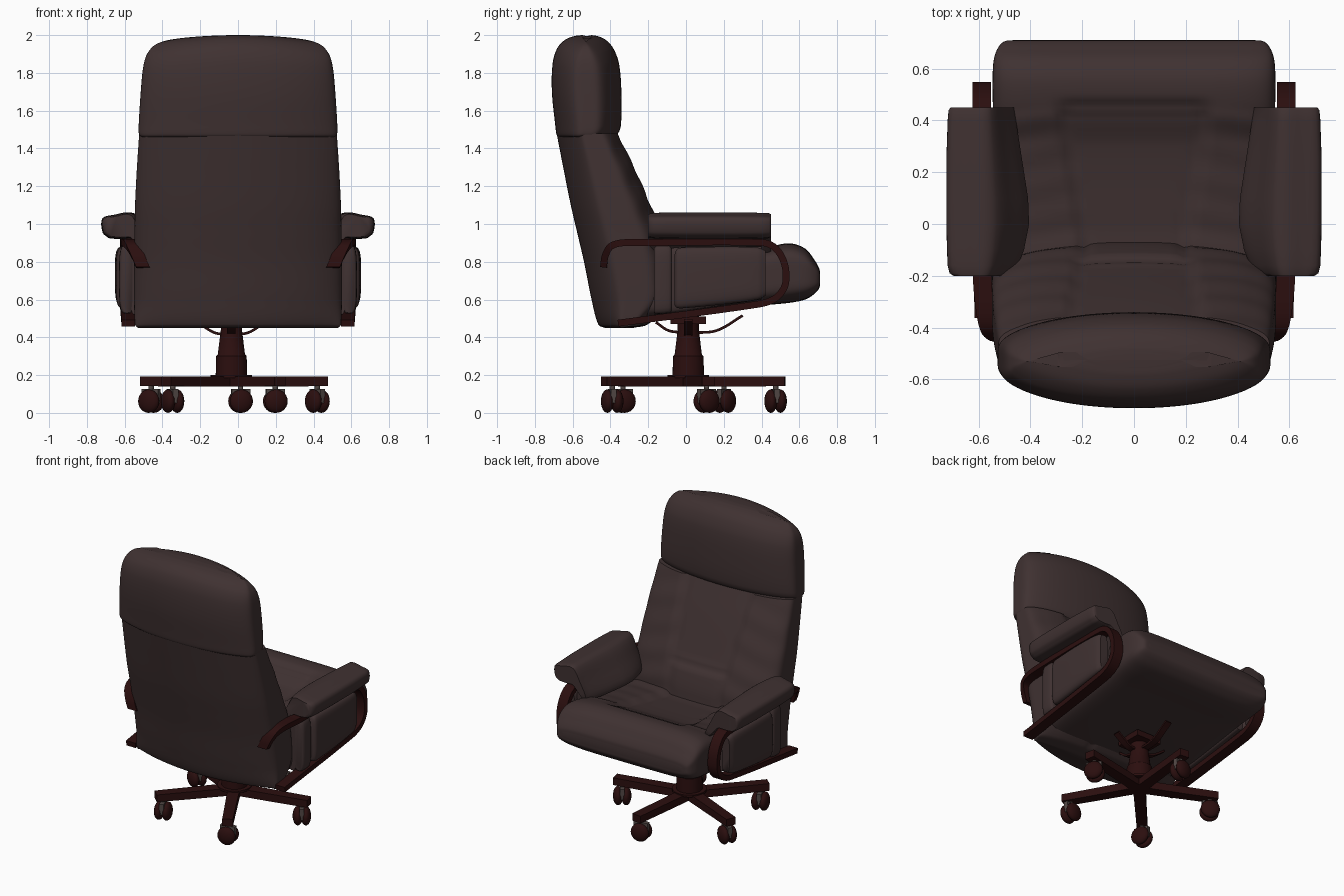
import bpy, bmesh, math
from mathutils import Vector

if "Cube" in bpy.data.objects:
    bpy.data.objects.remove(bpy.data.objects["Cube"])


def material(name, rgb):
    m = bpy.data.materials.new(name)
    m.use_nodes = True
    m.diffuse_color = (*rgb, 1)
    m.node_tree.nodes["Principled BSDF"].inputs["Base Color"].default_value = (*rgb, 1)
    return m


LEATHER = material("brown_leather", (0.050, 0.031, 0.031))
WOOD = material("dark_red_wood", (0.024, 0.0045, 0.0045))
METAL = material("caster_bracket_brown", (0.085, 0.065, 0.060))


def finish(obj, name, mat, angle=40):
    obj.name = name
    obj.data.materials.append(mat)
    bpy.ops.object.select_all(action='DESELECT')
    obj.select_set(True)
    bpy.context.view_layer.objects.active = obj
    bpy.ops.object.shade_smooth_by_angle(angle=math.radians(angle))
    return obj


def skin(name, rings, mat, angle=40):
    """Join closed rings of points into a capped surface."""
    bm = bmesh.new()
    loops = [[bm.verts.new(p) for p in ring] for ring in rings]
    for a, b in zip(loops, loops[1:]):
        for i in range(len(a)):
            j = (i + 1) % len(a)
            bm.faces.new((a[i], a[j], b[j], b[i]))
    bm.faces.new(loops[0])
    bm.faces.new(loops[-1])
    bmesh.ops.recalc_face_normals(bm, faces=bm.faces)
    me = bpy.data.meshes.new(name)
    bm.to_mesh(me)
    bm.free()
    obj = bpy.data.objects.new(name, me)
    bpy.context.collection.objects.link(obj)
    return finish(obj, name, mat, angle)


def smooth_path(points, steps):
    """Chord-length spline through the points, in any dimension."""
    pts = [Vector(p) for p in points]
    t = [0]
    for a, b in zip(pts, pts[1:]):
        t.append(t[-1] + (b - a).length)
    last = len(pts) - 1
    tan = []
    for i in range(last + 1):
        lo, hi = max(i - 1, 0), min(i + 1, last)
        tan.append((pts[hi] - pts[lo]) / (t[hi] - t[lo]))
    out = []
    for i in range(last):
        h = t[i + 1] - t[i]
        for k in range(steps):
            s = k / steps
            out.append(pts[i] * (2*s**3 - 3*s*s + 1) + pts[i + 1] * (3*s*s - 2*s**3)
                       + tan[i] * h * (s**3 - 2*s*s + s) + tan[i + 1] * h * (s**3 - s*s))
    return out + [pts[-1]]


def cushion(name, rows, axis, warp=None, power=5, side=40, steps=9, x0=0):
    """Loft rounded boxes; each row is position, low, high, half width."""
    square = []
    for k in range(4):
        c, s = round(math.cos(k * math.pi / 2)), round(math.sin(k * math.pi / 2))
        for i in range(side):
            w = -1 + 2 * i / side
            square.append((c - s * w, s + c * w))
    rings = []
    for pos, lo, hi, hw in smooth_path(rows, steps):
        ring = []
        for u, v in square:
            r = (abs(u)**power + abs(v)**power) ** (-1 / power)
            u, v = u * r, v * r
            x, d = x0 + u * hw, (lo + hi) / 2 + v * (hi - lo) / 2
            p = Vector((x, d, pos) if axis == 'z' else (x, pos, d))
            if warp:
                warp(p, u, v)
            ring.append(p)
        rings.append(ring)
    return skin(name, rings, LEATHER, 60)


def ribbon(name, points, across, width, thick, steps=7):
    """Sweep a flat bar along a path."""
    path = smooth_path(points, steps)
    across = Vector(across)
    rings = []
    for i, p in enumerate(path):
        d = path[min(i + 1, len(path) - 1)] - path[max(i - 1, 0)]
        n = d.cross(across).normalized() * thick / 2
        a = across * width / 2
        rings.append([p + a + n, p - a + n, p - a - n, p + a - n])
    return skin(name, rings, WOOD, 35)


def lathe(name, profile, center, mat):
    turn = [2 * math.pi * i / 32 for i in range(32)]
    return skin(name, [[(center[0] + r * math.cos(a), center[1] + r * math.sin(a), z)
                        for a in turn] for r, z in profile], mat, 35)


def clamp(v):
    return min(max(v, 0), 1)


def seam(d):
    return math.exp(-(d / 0.018) ** 2)


# Backrest: bowed back, sunken middle panel, seams and lightly creased bolsters
def back_warp(p, u, v):
    front, ax = clamp((v - 0.3) / 0.6), abs(p.x)
    edge = 0.19 + 0.06 * clamp((p.z - 0.8) / 0.7)
    inner = clamp((edge + 0.03 - ax) / 0.06)
    crease = 0.003 * math.sin(p.z * 38 + ax * 12) * (1 - inner)
    lumbar = clamp((p.z - 0.95) / 0.08)
    dip = 0.02 * inner * lumbar + 0.014 * seam(ax - edge) + 0.012 * seam(p.z - 0.98) * inner
    p.y -= front * (dip + crease + 0.05 * u * u)
    p.y += 0.10 * u * u * clamp(-v)


cushion("backrest", [(.45, -.43, -.28, .53), (.47, -.465, -.2, .545), (.6, -.5, -.07, .55),
                     (.8, -.54, -.075, .55), (.95, -.575, -.115, .548), (1.1, -.61, -.175, .545),
                     (1.3, -.65, -.26, .535), (1.48, -.685, -.345, .523)], 'z', back_warp)


# Headrest: overlapping pillow with an arched top
def head_warp(p, u, v):
    p.y -= 0.07 * u * u * clamp(v)
    p.y += 0.075 * u * u * clamp(-v)
    p.z -= 0.035 * (p.x / 0.45) ** 2 * clamp((p.z - 1.7) / 0.25)


cushion("headrest", [(1.46, -.675, -.42, .505), (1.475, -.686, -.365, .524), (1.52, -.692, -.345, .526),
                     (1.7, -.71, -.342, .515), (1.85, -.706, -.355, .503), (1.93, -.682, -.385, .485),
                     (1.975, -.64, -.425, .45), (1.995, -.59, -.47, .39), (2.0, -.55, -.5, .3)],
        'z', head_warp, power=4.5)


# Seat: front roll, sunken middle panel and puckered sides
def seat_warp(p, u, v):
    top, ax = clamp((v - 0.3) / 0.6), abs(p.x)
    edge = 0.19 + 0.09 * clamp((p.y + 0.07) / 0.53)
    behind = clamp((0.46 - p.y) / 0.04)
    panel = clamp((edge + 0.03 - ax) / 0.06)
    crease = 0.003 * math.sin(p.y * 48 + ax * 10) * (1 - panel) * behind
    p.z -= top * (0.02 * panel * behind + 0.014 * seam(ax - edge) * behind
                  + 0.014 * seam(p.y - 0.46) * panel + crease)


cushion("seat", [(-.32, .475, .6, .5), (-.2, .485, .77, .535), (0, .508, .79, .54), (.3, .553, .83, .54),
                 (.42, .57, .875, .544), (.55, .583, .897, .546), (.63, .6, .87, .542),
                 (.68, .63, .81, .525), (.705, .66, .765, .5), (.71, .69, .73, .46)], 'y', seat_warp)

# Arms: padded rest, wooden loop and side pads, mirrored
ARM = [(.685, .925), (.717, .955), (.718, 1.03), (.65, 1.05), (.58, 1.062), (.53, 1.045), (.47, .96),
       (.405, .85), (.425, .82), (.50, .88), (.55, .92), (.63, .92)]
LOOP = [(.503, -.437, .77), (.53, -.428, .83), (.557, -.40, .88), (.573, -.34, .90), (.586, -.2, .902),
        (.588, .4, .902), (.588, .47, .875), (.588, .518, .80), (.588, .53, .71), (.588, .513, .65),
        (.588, .465, .602), (.588, .38, .575), (.58, -.36, .475)]
for label, s in (("left", 1), ("right", -1)):
    outline = [p.to_tuple() for p in smooth_path(ARM + ARM[:1], 4)[:-1]]
    rings = []
    for y, scale, reach in ((-.2, .78, .6), (-.19, .9, .68), (-.16, .96, .78), (-.1, .98, .9), (.0, 1, 1),
                            (.1, 1, .98), (.25, 1, .86), (.4, .96, .74), (.44, .93, .71), (.45, .86, .7)):
        ring = []
        for x, z in outline:
            x = .6 + (x - .6) * (scale if x > .6 else reach)
            ring.append((s * x, y, .99 + (z - .99) * max(scale, .86)))
        rings.append(ring)
    skin(label + "_armrest", rings, LEATHER, 50)
    ribbon(label + "_arm_frame", [(s * x, y, z) for x, y, z in LOOP], (1, 0, 0), .072, .036)
    cushion(label + "_side_pad", [(-.06, .57, .84, .025), (-.045, .555, .87, .04), (.0, .555, .875, .045),
                                  (.2, .575, .88, .05), (.38, .6, .875, .044), (.42, .62, .86, .03)],
            'y', power=4, side=10, steps=4, x0=s * .602)
    cushion(label + "_side_strap", [(-.17, .53, .87, .03), (-.155, .525, .885, .04), (-.09, .53, .885, .04),
                                    (-.075, .54, .87, .03)], 'y', power=4, side=8, steps=3, x0=s * .588)
    # Inner wall that closes the gap between the seat and the pads
    cushion(label + "_inner_wall", [(-.17, .52, .86, .03), (.0, .54, .88, .035), (.4, .6, .88, .03)],
            'y', power=4, side=8, steps=3, x0=s * .54)

# Central column with its tilt mechanism
CX, CY = -.035, .012
lathe("column", [(.11, .185), (.11, .2), (.083, .2), (.081, .3), (.072, .31), (.056, .44), (.056, .52)],
      (CX, CY), WOOD)
bpy.ops.mesh.primitive_cube_add(size=1, location=(CX, CY, .49))
plate = bpy.context.object
plate.scale = (.19, .19, .04)
finish(plate, "mount_plate", WOOD)
for name, end, mid in (("front", .3, .16), ("rear", -.16, -.09)):
    z = .515 if end > 0 else .48
    ribbon(name + "_tilt_bar", [(CX, CY, .425), (CX, mid, .435), (CX, end, z)], (1, 0, 0), .045, .014)
for name, d in (("left", 1), ("right", -1)):
    ribbon(name + "_tilt_bar", [(CX, CY, .415), (CX + d * .09, CY, .425), (CX + d * .19, CY, .49)],
           (0, 1, 0), .045, .014)

# Five-legged star base with twin-wheel casters
for k, swivel in enumerate((100, 60, 20, 100, 35)):
    a = math.radians(84 + 72 * k)
    out, across = Vector((math.cos(a), math.sin(a), 0)), Vector((-math.sin(a), math.cos(a), 0))
    hub = Vector((CX, CY, 0))
    rings = []
    for r, w, low in ((0, .04, .14), (.3, .036, .14), (.515, .034, .142)):
        c = hub + out * r
        rings.append([c + across * w * i + Vector((0, 0, z))
                      for i, z in ((-1, low), (1, low), (1, .192), (-1, .192))])
    skin(f"base_leg_{k + 1}", rings, WOOD)
    foot = hub + out * .465
    lathe(f"caster_stem_{k + 1}", [(.014, .06), (.014, .15)], foot, METAL)
    w = math.radians(swivel)
    axle = Vector((math.cos(w), math.sin(w), 0))
    for i in (-1, 1):
        bpy.ops.mesh.primitive_uv_sphere_add(segments=20, ring_count=12, radius=1,
                                             location=foot + axle * .026 * i + Vector((0, 0, .062)))
        wheel = bpy.context.object
        wheel.scale = (.033, .062, .062)
        wheel.rotation_euler.z = w
        finish(wheel, f"caster_{k + 1}_wheel_{'a' if i < 0 else 'b'}", WOOD)
    bpy.ops.mesh.primitive_cube_add(size=1, location=foot + Vector((0, 0, .09)))
    bracket = bpy.context.object
    bracket.scale = (.03, .1, .075)
    bracket.rotation_euler.z = w
    finish(bracket, f"caster_bracket_{k + 1}", METAL)
